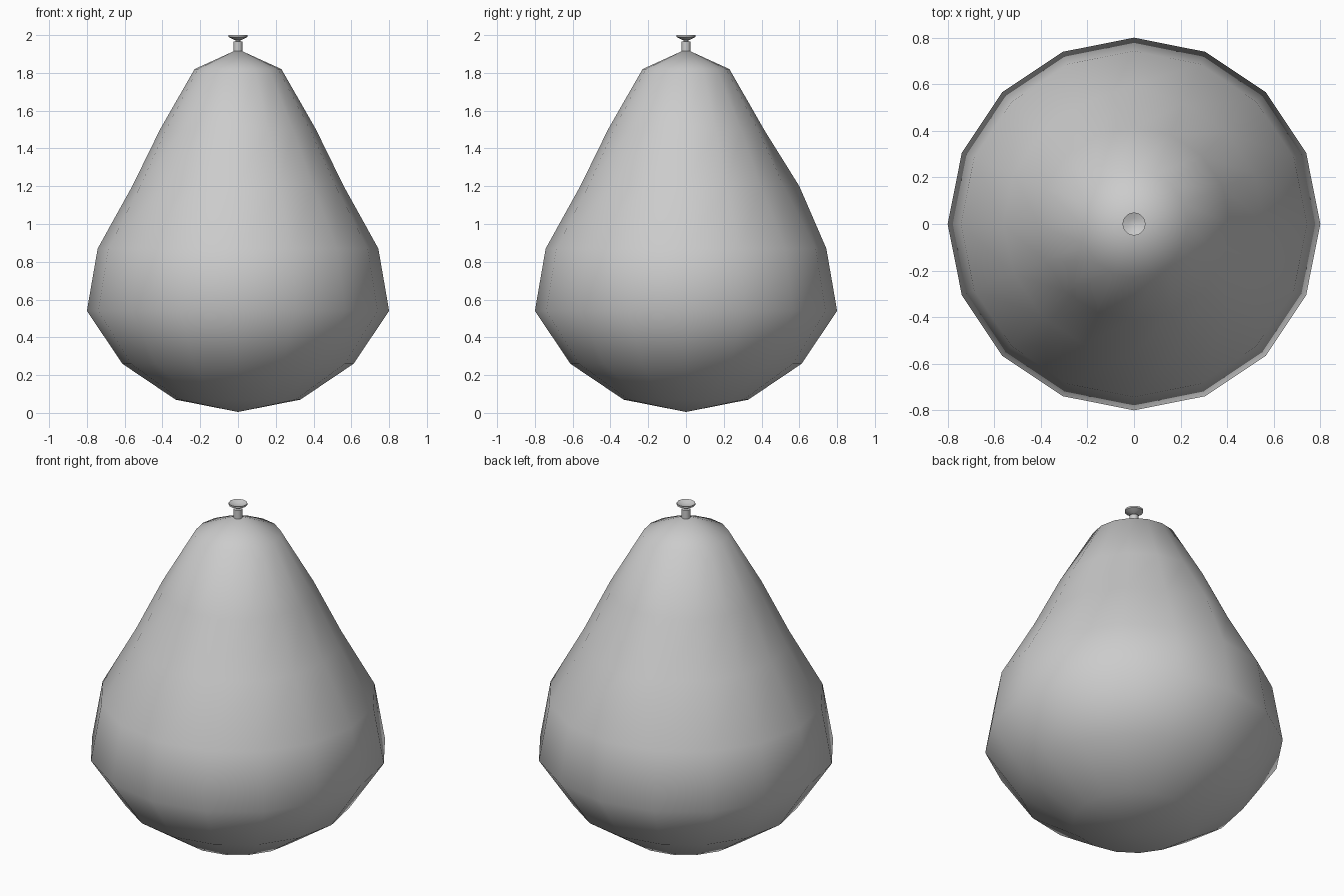
import bpy, math

if "Cube" in bpy.data.objects:
    bpy.data.objects.remove(bpy.data.objects["Cube"])

def lathe(name, profile, sides, angle=180):
    """Revolve (radius, z) points round z; zero radius makes a pole."""
    verts, faces, rings = [], [], []
    for r, z in profile:
        n = 1 if r == 0 else sides
        rings.append(list(range(len(verts), len(verts) + n)))
        for i in range(n):
            a = 2 * math.pi * i / sides
            verts.append((r * math.cos(a), r * math.sin(a), z))
    for lo, hi in zip(rings, rings[1:]):
        for i in range(sides):
            j = (i + 1) % sides
            if len(lo) == 1:
                faces.append((lo[0], hi[j], hi[i]))
            elif len(hi) == 1:
                faces.append((lo[i], lo[j], hi[0]))
            else:
                faces.append((lo[i], lo[j], hi[j], hi[i]))
    mesh = bpy.data.meshes.new(name)
    mesh.from_pydata(verts, [], faces)
    mesh.update()
    obj = bpy.data.objects.new(name, mesh)
    bpy.context.collection.objects.link(obj)
    bpy.ops.object.select_all(action='DESELECT')
    obj.select_set(True)
    bpy.context.view_layer.objects.active = obj
    bpy.ops.object.shade_smooth_by_angle(angle=math.radians(angle))
    return obj

# Pear-shaped body
body = lathe("body", [(0, 0.005), (0.33, 0.07), (0.612, 0.26), (0.80, 0.54),
                      (0.743, 0.87), (0.56, 1.20), (0.413, 1.50),
                      (0.23, 1.82), (0, 1.925)], 16)

# Slight bulge on the back
for v in body.data.vertices:
    if abs(v.co.z - 1.2) < 0.01 and v.co.y > 0.55:
        v.co.y = 0.60

# Stem on top
lathe("stem", [(0, 1.915), (0.024, 1.915), (0.024, 1.965), (0.012, 1.968),
               (0.012, 1.98)], 12, 40)

# Flared, dished cap
lathe("cap", [(0, 1.972), (0.018, 1.974), (0.05, 1.99), (0.05, 2.0),
              (0.025, 1.99), (0, 1.986)], 12, 50)
